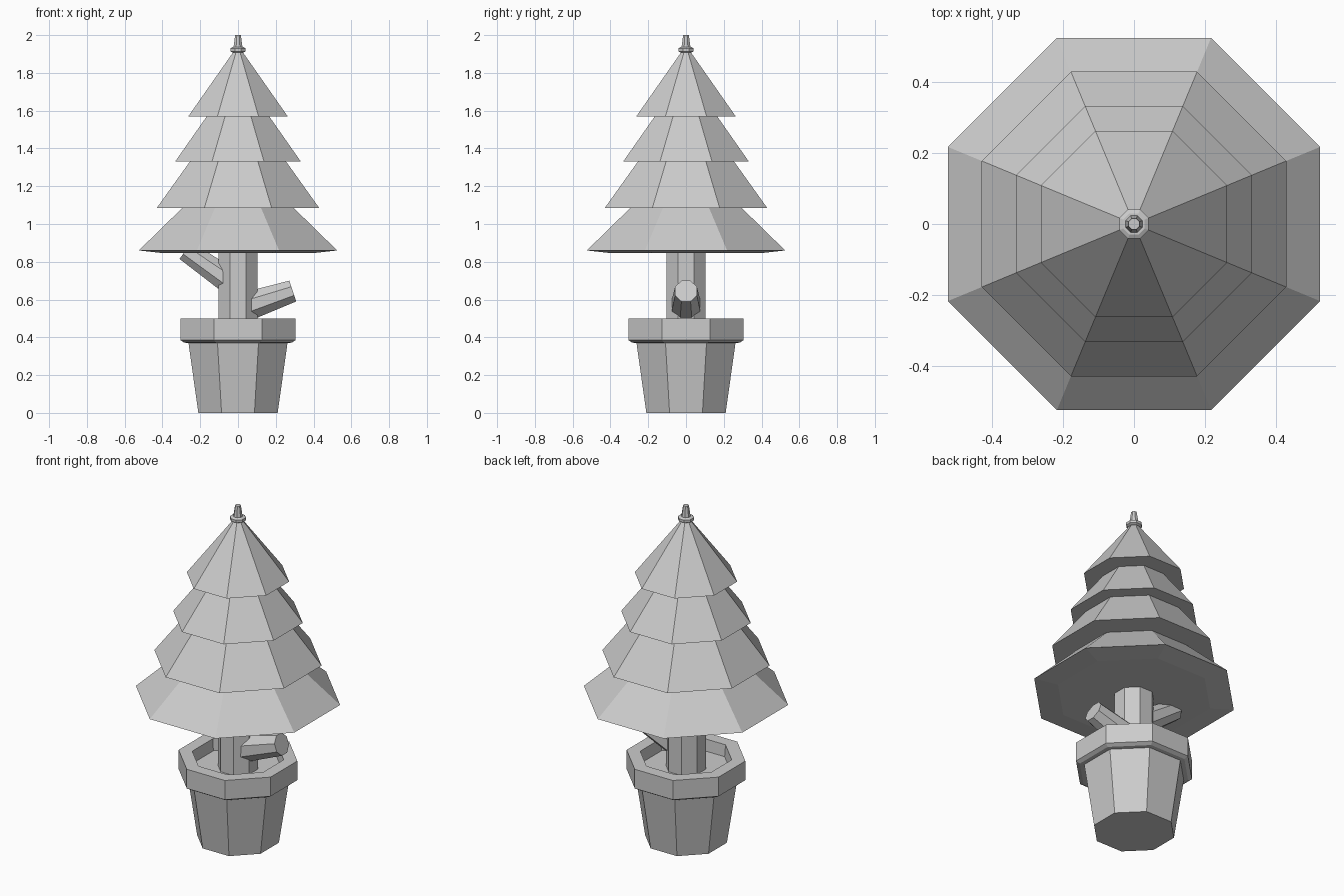
import bpy, bmesh, math
from mathutils import Vector

if "Cube" in bpy.data.objects:
    bpy.data.objects.remove(bpy.data.objects["Cube"])

SIDES = 8
K = 1 / math.cos(math.pi / SIDES)  # flat-to-flat radius -> corner radius


def lathe(name, profile, start=(0, 0, 0), axis=(0, 0, 1)):
    """Eight-sided solid from (radius, height) pairs, capped at both ends."""
    bm = bmesh.new()
    rot = Vector((0, 0, 1)).rotation_difference(Vector(axis))
    rings = []
    for r, h in profile:
        ring = []
        for i in range(SIDES):
            a = (i + 0.5) * 2 * math.pi / SIDES
            p = Vector((r * K * math.cos(a), r * K * math.sin(a), h))
            ring.append(bm.verts.new(rot @ p + Vector(start)))
        rings.append(ring)
    for lo, hi in zip(rings, rings[1:]):
        for i in range(SIDES):
            j = (i + 1) % SIDES
            bm.faces.new((lo[i], lo[j], hi[j], hi[i]))
    bm.faces.new(rings[0][::-1])
    bm.faces.new(rings[-1])
    bmesh.ops.recalc_face_normals(bm, faces=bm.faces)
    mesh = bpy.data.meshes.new(name)
    bm.to_mesh(mesh)
    bm.free()
    obj = bpy.data.objects.new(name, mesh)
    bpy.context.collection.objects.link(obj)
    return obj


def branch(name, start, end, r0, r1):
    start, end = Vector(start), Vector(end)
    d = end - start
    lathe(name, [(r0, 0), (r1, d.length)], start, d.normalized())


# Pot with overhanging rim and sunken soil
lathe("pot", [(0.21, 0), (0.262, 0.37), (0.285, 0.372), (0.305, 0.385),
              (0.305, 0.5), (0.235, 0.5), (0.23, 0.43)])

# Trunk and cut branch stubs
lathe("trunk", [(0.103, 0.42), (0.103, 0.87)])
branch("right_branch", (0, 0, 0.548), (0.29, 0, 0.645), 0.08, 0.058)
branch("left_branch", (0, 0, 0.665), (-0.278, 0, 0.86), 0.07, 0.055)

# Foliage: stacked skirts
lathe("foliage", [(0.40, 0.846), (0.525, 0.86), (0.295, 1.085),
                  (0.43, 1.085), (0.255, 1.33),
                  (0.333, 1.33), (0.165, 1.57),
                  (0.263, 1.57), (0.018, 1.92)])

# Tip ornament: collar and spike
lathe("tip_collar", [(0.03, 1.908), (0.041, 1.914), (0.041, 1.93), (0.03, 1.936)])
lathe("tip_spike", [(0.026, 1.92), (0.015, 2.0)])
